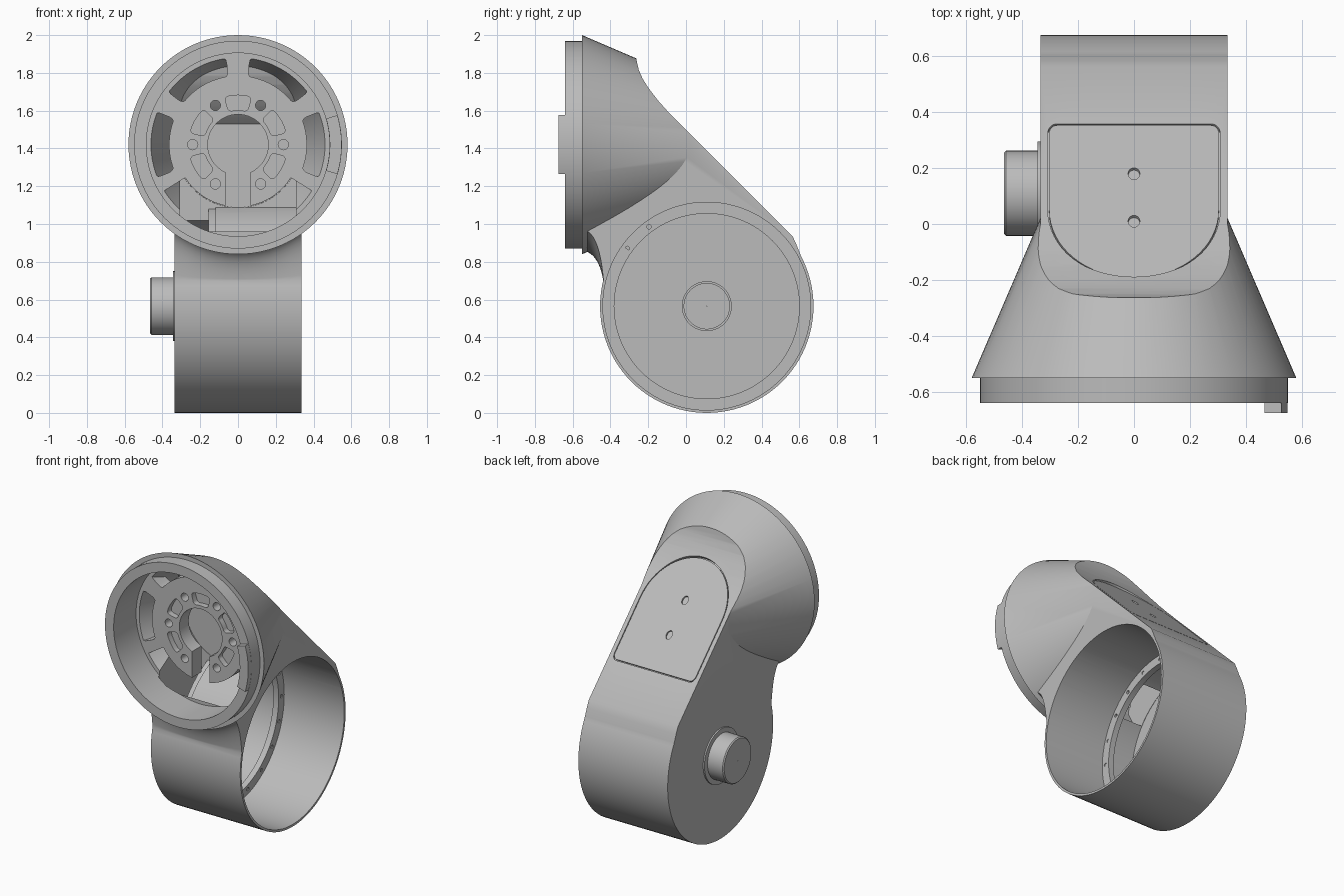
import bpy, bmesh, math
from mathutils import Matrix

if "Cube" in bpy.data.objects:
    bpy.data.objects.remove(bpy.data.objects["Cube"])

metal = bpy.data.materials.new("cast_grey")
metal.diffuse_color = (0.5, 0.5, 0.5, 1)
metal.use_nodes = True
metal.node_tree.nodes["Principled BSDF"].inputs["Base Color"].default_value = metal.diffuse_color
CZ = 1.42                 # height of the flange axis (along y)
DY, DZ, DR = 0.11, 0.565, 0.565   # drum axis (along x) and radius
W = 0.335                 # half width of the drum and neck


def finish(name, bm, soften=0):
    bmesh.ops.recalc_face_normals(bm, faces=bm.faces)
    if soften:            # round the corners that run along y
        edges = [e for e in bm.edges if abs(e.verts[0].co.y - e.verts[1].co.y) > 0.01
                 and e.calc_face_angle(0) > 0.8]
        bmesh.ops.bevel(bm, geom=edges, offset=soften, segments=4, profile=0.5, affect='EDGES')
    me = bpy.data.meshes.new(name)
    bm.to_mesh(me)
    bm.free()
    ob = bpy.data.objects.new(name, me)
    bpy.context.collection.objects.link(ob)
    me.materials.append(metal)
    return ob


def loft(name, rings, closed=False, soften=0):
    """Skin equal-length closed rings; cap the ends or join last to first."""
    bm = bmesh.new()
    rs = [[bm.verts.new(p) for p in r] for r in rings]
    n = len(rs[0])
    pairs = list(zip(rs, rs[1:])) + ([(rs[-1], rs[0])] if closed else [])
    for a, b in pairs:
        for i in range(n):
            j = (i + 1) % n
            bm.faces.new((a[i], a[j], b[j], b[i]))
    if not closed:
        bm.faces.new(rs[0])
        bm.faces.new(rs[-1])
    return finish(name, bm, soften)


def lathe(name, profile, axis, closed=False, n=96, c=None):
    """Turn (position, radius) points about the flange axis 'y' or drum axis 'x'."""
    p, q = c or ((0, CZ) if axis == 'y' else (DY, DZ))
    rings = []
    for a, r in profile:
        ang = [2 * math.pi * k / n for k in range(n)]
        ring = [(p + r * math.cos(t), q + r * math.sin(t)) for t in ang]
        rings.append([(u, a, v) if axis == 'y' else (a, u, v) for u, v in ring])
    return loft(name, rings, closed)


def prism_x(name, pts, x0, x1):
    return loft(name, [[(x, y, z) for y, z in pts] for x in (x0, x1)])


def prism_y(name, pts, y0, y1, soften=0):
    return loft(name, [[(x, y, z) for x, z in pts] for y in (y0, y1)], soften=soften)


def sector(r0, r1, a0, a1, n=16):
    """Arc-shaped outline around the flange axis, in degrees."""
    ang = [math.radians(a0 + (a1 - a0) * i / n) for i in range(n + 1)]
    arc = lambda r, s: [(r * math.cos(t), CZ + r * math.sin(t)) for t in s]
    return arc(r1, ang) + arc(r0, ang[::-1])


def boolean(ob, other, op='DIFFERENCE'):
    m = ob.modifiers.new("b", 'BOOLEAN')
    m.operation, m.solver, m.object = op, 'EXACT', other
    bpy.context.view_layer.objects.active = ob
    bpy.ops.object.modifier_apply(modifier=m.name)
    bpy.data.objects.remove(other)


# --- outer shell: flared flange cone, neck, drum ---
shell = lathe("housing_shell", [(-0.64, 0.55), (-0.55, 0.55), (-0.55, 0.58), (0.05, 0.322)], 'y')
rings = []
for i in range(13):
    x = -W + 2 * W * i / 12
    zs = CZ - math.sqrt(0.565 ** 2 - x * x)
    p0, p1, p2 = (-0.53, zs), (-0.455, zs - 0.025), (-0.435, 0.68)
    front = [tuple((1 - t) ** 2 * a + 2 * t * (1 - t) * b + t * t * c for a, b, c in zip(p0, p1, p2))
             for t in [k / 10 for k in range(11)]]
    rings.append([(x, y, z) for y, z in front + [(0, 0.6), (0.638, 0.74), (0.605, 0.84), (0.585, 0.89),
                                                 (0.56, 0.945), (0.53, 0.99), (-0.02, 1.54), (-0.10, 1.42)]])
boolean(shell, loft("neck", rings), 'UNION')
boolean(shell, lathe("drum", [(-W, DR), (W, DR)], 'x'), 'UNION')

# --- sloping back, cut with a concave run-out into the cone ---
slope = [(-0.265, 2.3), (-0.263, 1.872), (-0.25, 1.815), (-0.23, 1.77), (-0.2, 1.722), (-0.15, 1.656),
         (-0.1, 1.6), (-0.05, 1.55), (0, 1.5), (0.6, 0.9), (1.2, 0.9), (1.2, 2.3)]
boolean(shell, prism_x("slope_cut", slope, -1, 1))

# --- inside of the cone, with a flat back wall, and the opening down to the drum ---
inner = lathe("inner_cone", [(-0.41, 0.465), (-0.10, 0.333)], 'y')
boolean(inner, prism_x("slope_cut", [(y - 0.035, z - 0.035) for y, z in slope], -1, 1))
boolean(shell, inner)
boolean(shell, lathe("bore", [(-0.8, 0.485), (-0.40, 0.485)], 'y'))
passage = prism_x("passage", [(-0.42, 1.0), (-0.38, 0.92), (-0.30, 0.86), (-0.102, 0.86),
                              (-0.102, 1.36), (-0.38, 1.36)], -0.308, 0.308)
boolean(passage, lathe("drum_wall", [(-0.12, DR), (0.5, DR)], 'x'))
boolean(shell, passage)

# --- hollow drum, open on the right ---
boolean(shell, lathe("drum_cavity", [(-0.12, 0.55), (0.5, 0.55)], 'x'))
boolean(shell, lathe("drum_back_cavity", [(-0.31, 0.50), (-0.11, 0.50)], 'x'))
boolean(shell, lathe("knob_cavity", [(-0.45, 0.12), (-0.30, 0.12)], 'x'))

# --- bolt ring inside the drum ---
bolt_ring = lathe("drum_bolt_ring", [(-0.155, 0.49), (-0.115, 0.49), (-0.115, 0.556), (-0.155, 0.556)], 'x', True)
for k in range(20):
    t = math.radians(18 * k)
    boolean(bolt_ring, lathe("hole", [(-0.14, 0.012), (0, 0.012)], 'x', n=12,
                             c=(DY + 0.52 * math.cos(t), DZ + 0.52 * math.sin(t))))

# --- knob on the left side, hollow from inside ---
lathe("side_knob", [(-0.32, 0.185), (-0.345, 0.185), (-0.345, 0.152), (-0.458, 0.152), (-0.465, 0.145),
                    (-0.465, 0.001), (-0.45, 0.001), (-0.45, 0.12), (-0.32, 0.12)], 'x', True)
lathe("knob_seat", [(-0.32, 0.12), (-0.32, 0.132), (-0.30, 0.132), (-0.30, 0.12)], 'x', True)

# --- spoked hub inside the flange ---
hub = lathe("spoked_hub", [(-0.40, 0.488), (-0.30, 0.452)], 'y')
for a0, a1 in ((37, 82), (98, 143), (-22, 22), (158, 202)):
    boolean(hub, prism_y("window", sector(0.365, 0.47, a0, a1), -0.6, -0.1, 0.03))
boolean(hub, prism_y("lower_opening", sector(0.33, 0.6, 212, 328, 32), -0.6, -0.1))
boolean(hub, lathe("hub_bore", [(-0.6, 0.16), (-0.1, 0.16)], 'y'))
boolean(hub, prism_y("hub_slot", [(-0.065, 1.0), (0.065, 1.0), (0.065, 1.32), (-0.065, 1.32)], -0.6, -0.1))
for a in (90, 30, 150, -30, 210):
    boolean(hub, prism_y("pocket", sector(0.182, 0.262, a - 16, a + 16, 4), -0.5, -0.36, 0.02))
for k in range(6):
    t = math.radians(60 * k)
    boolean(hub, lathe("hole", [(-0.5, 0.027), (-0.2, 0.027)], 'y', n=20,
                       c=(0.24 * math.cos(t), CZ + 0.24 * math.sin(t))))

# --- key tab on the flange lip ---
prism_y("flange_tab", sector(0.486, 0.549, -16.5, 16.5), -0.675, -0.63)

# --- access panel set in the sloping back ---
on_slope = Matrix.Translation((0, 0, 1.5)) @ Matrix.Rotation(math.radians(-45), 4, 'X')


def panel_outline(grow):
    """Half ellipse at the top end, two rounded corners at the other."""
    pts = [((0.305 + grow) * math.cos(t), 0.05 - (0.245 + grow) * math.sin(t))
           for t in [math.pi * k / 32 for k in range(33)]]
    for cx, start in ((-0.275, 180), (0.275, 90)):
        for k in range(7):
            t = math.radians(start - 15 * k)
            pts.append((cx + (0.03 + grow) * math.cos(t), 0.325 + (0.03 + grow) * math.sin(t)))
    return pts


def slab(name, pts, h0, h1):
    root2 = math.sqrt(2)
    return loft(name, [[on_slope @ Matrix.Translation((x, y * root2, h)).to_translation()
                        for x, y in pts] for h in (h0, h1)])


boolean(shell, slab("panel_recess", panel_outline(0.003), -0.012, 0.05))
panel = slab("access_panel", panel_outline(-0.002), -0.014, 0.0)
for yc in (0.01, 0.18):
    hole = [(0.021 * math.cos(math.pi * k / 12), yc + 0.021 * math.sin(math.pi * k / 12))
            for k in range(24)]
    boolean(panel, slab("screw_hole", hole, -0.1, 0.05))

# --- smooth the curves, keep the edges ---
bpy.ops.object.select_all(action='DESELECT')
for ob in bpy.context.collection.objects:
    ob.select_set(True)
bpy.context.view_layer.objects.active = shell
bpy.ops.object.shade_smooth_by_angle(angle=math.radians(25))
